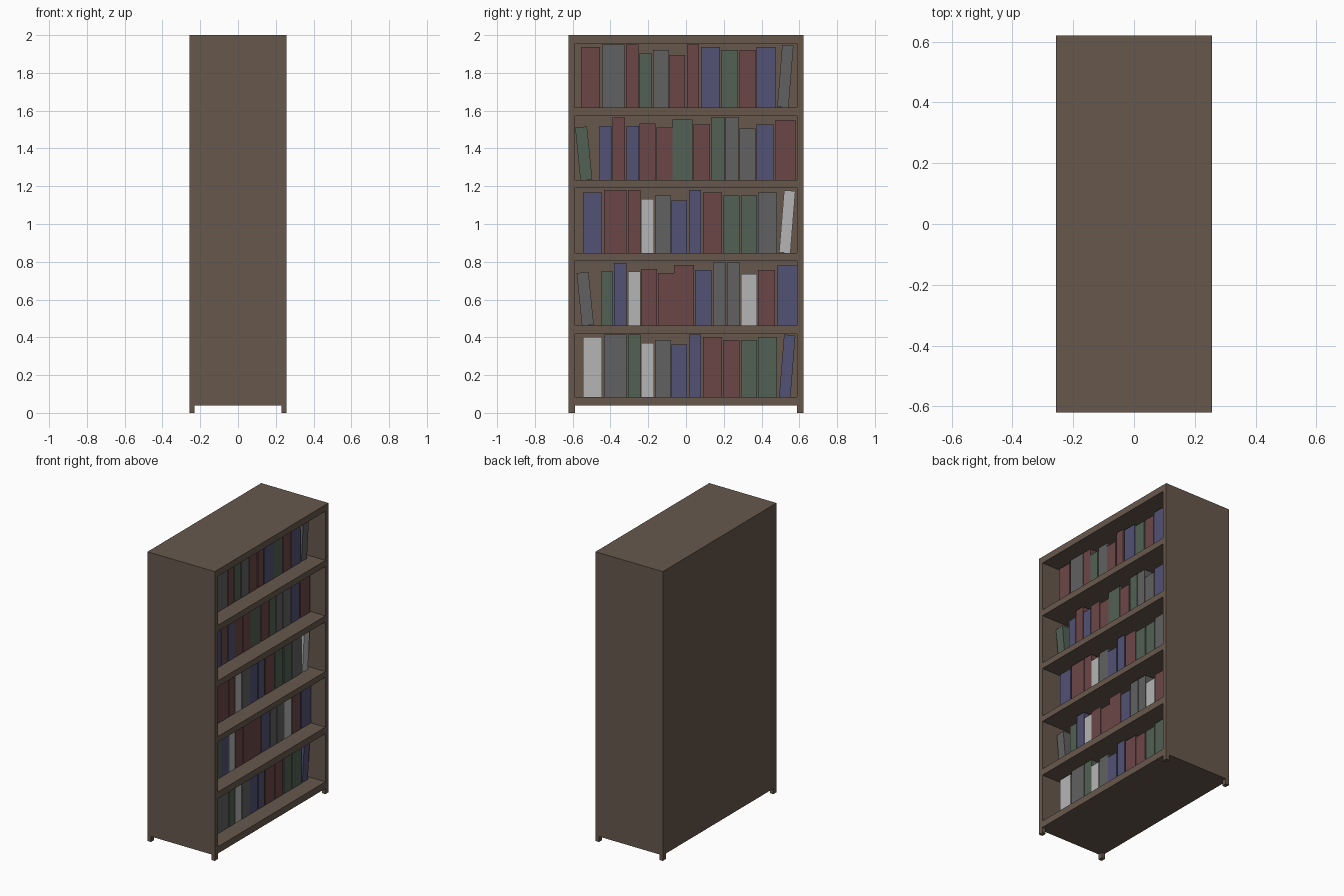
import bpy

if "Cube" in bpy.data.objects:
    bpy.data.objects.remove(bpy.data.objects["Cube"])

HX, HY = 0.257, 0.621      # half depth and half width
T = 0.033                  # side panel thickness
BOOK_FRONT, BOOK_BACK = 0.147, -0.19


def material(name, rgb):
    m = bpy.data.materials.new(name)
    m.diffuse_color = (*rgb, 1)
    m.use_nodes = True
    m.node_tree.nodes["Principled BSDF"].inputs["Base Color"].default_value = m.diffuse_color
    return m


wood = material("brown_wood", (0.135, 0.098, 0.073))
covers = {
    "r": material("red_cover", (0.15, 0.062, 0.062)),
    "b": material("blue_cover", (0.085, 0.085, 0.18)),
    "g": material("green_cover", (0.085, 0.12, 0.09)),
    "k": material("grey_cover", (0.12, 0.12, 0.12)),
    "w": material("white_cover", (0.46, 0.46, 0.46)),
}


def box(name, x, y, z, mat, tilt=0):
    """Box spanning the (min, max) ranges, optionally tilted sideways."""
    bpy.ops.mesh.primitive_cube_add(
        size=1, location=[(a + b) / 2 for a, b in (x, y, z)])
    o = bpy.context.object
    o.name = name
    o.scale = [b - a for a, b in (x, y, z)]
    bpy.ops.object.transform_apply(location=False, rotation=False, scale=True)
    o.rotation_euler.x = tilt
    o.data.materials.append(mat)
    return o


# Carcass: sides, back, top and bottom
for s, label in ((-1, "left"), (1, "right")):
    y = sorted((s * HY, s * (HY - T)))
    box(label + "_side", (-HX, HX), y, (0.038, 2), wood)
    # Short feet under each corner
    for sx, end in ((-1, "back"), (1, "front")):
        box(f"{label}_{end}_foot", sorted((sx * HX, sx * (HX - 0.026))), y,
            (0, 0.038), wood)
inner = (-HY + T, HY - T)
box("back_panel", (-HX, -HX + 0.03), inner, (0.038, 2), wood)

# Horizontal boards
for name, lo, hi in (("bottom_board", 0.038, 0.085), ("shelf_1", 0.417, 0.463),
                     ("shelf_2", 0.807, 0.847), ("shelf_3", 1.19, 1.232),
                     ("shelf_4", 1.573, 1.616), ("top_board", 1.955, 2)):
    box(name, (-HX + 0.03, HX), inner, (lo, hi), wood)

# Two repeating book arrangements: (left, right, height, tilt)
ROW_A = [(-.546, -.446, .32), (-.435, -.315, .333), (-.308, -.241, .333),
         (-.239, -.17, .286), (-.164, -.08, .303), (-.077, .005, .278),
         (.016, .08, .333), (.09, .191, .32), (.196, .284, .303),
         (.292, .377, .303), (.382, .483, .32), (.506, .566, .33, -.08)]
ROW_B = [(-.565, -.502, .281, .1), (-.451, -.387, .285), (-.382, -.315, .33),
         (-.308, -.241, .285), (-.239, -.154, .30), (-.149, -.064, .278),
         (-.064, .042, .32), (.048, .135, .294), (.143, .212, .334),
         (.218, .286, .334), (.292, .377, .273), (.382, .472, .294),
         (.483, .587, .318)]

# Books: base height, sideways offset, arrangement, cover colours
rows = [(0.083, 0, ROW_A, "wkgwkbbrrggb"),
        (0.463, 0, ROW_B, "kgbwrrrbkkwrb"),
        (0.847, 0, ROW_A, "brrwkbbrggkw"),
        (1.233, -.008, ROW_B, "gbrbrrgrgkkbr"),
        (1.617, -.01, ROW_A, "rkrgkrrbgrbk")]
for r, (base, dy, books, colours) in enumerate(rows):
    for i, ((lo, hi, h, *tilt), c) in enumerate(zip(books, colours)):
        box(f"book_{r + 1}_{i + 1}", (BOOK_BACK, BOOK_FRONT), (lo + dy, hi + dy),
            (base, base + h), covers[c], tilt[0] if tilt else 0)
